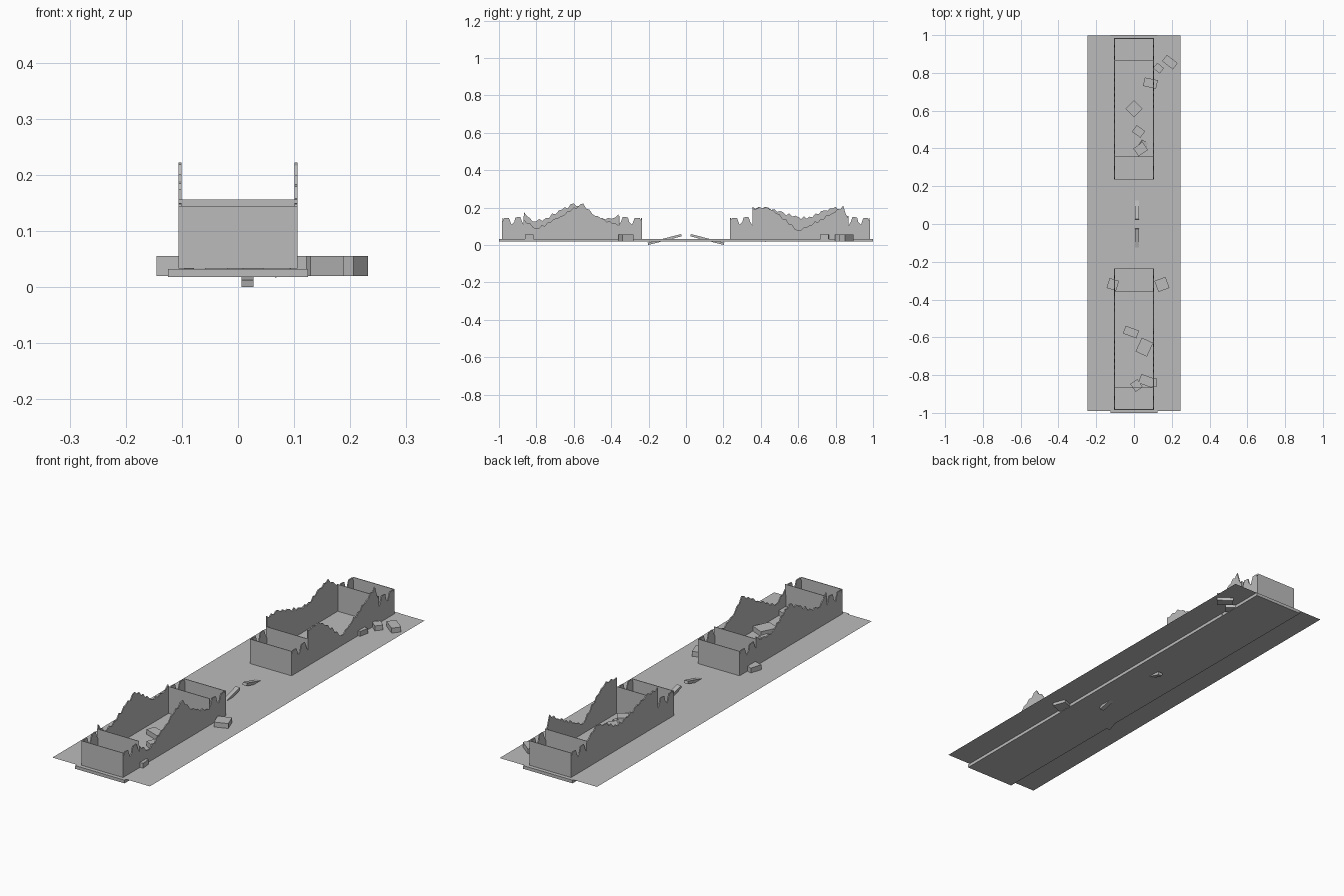
import bpy, bmesh, math, random
from mathutils import Matrix, Vector, Euler

cube = bpy.data.objects.get("Cube")
if cube:
    bpy.data.objects.remove(cube, do_unlink=True)
random.seed(4)

GREY = (0.5, 0.5, 0.5, 1)
stone = bpy.data.materials.new("stone_grey")
stone.use_nodes = True
stone.diffuse_color = GREY
stone.node_tree.nodes["Principled BSDF"].inputs["Base Color"].default_value = GREY

FLOOR = 0.033
WALL_X = 0.1035
THICK = 0.005


def finish(name, bm):
    bmesh.ops.recalc_face_normals(bm, faces=bm.faces)
    mesh = bpy.data.meshes.new(name)
    bm.to_mesh(mesh)
    bm.free()
    mesh.materials.append(stone)
    obj = bpy.data.objects.new(name, mesh)
    bpy.context.scene.collection.objects.link(obj)
    return obj


def box(name, centre, size, rot=(0, 0, 0)):
    bm = bmesh.new()
    turn = Euler([math.radians(a) for a in rot]).to_matrix().to_4x4()
    matrix = Matrix.Translation(centre) @ turn @ Matrix.Diagonal((*size, 1))
    bmesh.ops.create_cube(bm, size=1, matrix=matrix)
    return finish(name, bm)


def scallops(y0, y1):
    """Broken crenels from an outer corner y0 to a cross wall y1."""
    shape = [(0, .125), (.08, .145), (.3, .145), (.42, .108), (.54, .122),
             (.6, .148), (.82, .15), (.9, .125), (1, .105)]
    return [(y0 + t * (y1 - y0), z) for t, z in shape]


def jagged(keys):
    """Broken edge: teeth between coarse key heights."""
    points = []
    for (ya, za), (yb, zb) in zip(keys, keys[1:]):
        n = max(2, round((yb - ya) / 0.017))
        for i in range(n):
            t = i / n
            tooth = random.uniform(.003, .012) * (-1 if i % 2 else .4) if i else 0
            points.append((ya + t * (yb - ya), za + t * (zb - za) + tooth))
    return points + [keys[-1]]


def ruined_wall(name, x, keys):
    lo, hi = (.237, .982) if keys[0][0] > 0 else (-.982, -.237)
    top = scallops(lo, keys[0][0]) + jagged(keys) + scallops(hi, keys[-1][0])[::-1]
    outline = [(lo, FLOOR)] + top + [(hi, FLOOR)]
    bm = bmesh.new()
    verts = [bm.verts.new((x - THICK / 2, y, z)) for y, z in outline]
    face = bm.faces.new(verts)
    new = bmesh.ops.extrude_face_region(bm, geom=[face])["geom"]
    bmesh.ops.translate(bm, vec=Vector((THICK, 0, 0)),
                        verts=[v for v in new if isinstance(v, bmesh.types.BMVert)])
    finish(name, bm)


# Ground sheet and the roadbed beneath it
bm = bmesh.new()
bmesh.ops.create_grid(bm, x_segments=1, y_segments=1, size=1,
                      matrix=Matrix.Translation((0, .003, FLOOR)) @ Matrix.Diagonal((.247, .994, 1, 1)))
finish("ground_sheet", bm)
box("roadbed", (0, 0, .025), (.25, 2, .0145))

# Long side walls with broken tops
ruined_wall("back_left_wall", WALL_X,
            [(.355, .195), (.43, .205), (.5, .165), (.6, .078), (.66, .105),
             (.72, .14), (.78, .17), (.84, .21), (.87, .14)])
ruined_wall("back_right_wall", -WALL_X,
            [(.355, .205), (.44, .2), (.52, .175), (.6, .15), (.66, .152),
             (.74, .185), (.8, .205), (.87, .15)])
ruined_wall("front_left_wall", WALL_X,
            [(-.865, .135), (-.8, .09), (-.74, .12), (-.67, .155), (-.6, .2),
             (-.55, .222), (-.5, .165), (-.44, .14), (-.36, .105)])
ruined_wall("front_right_wall", -WALL_X,
            [(-.865, .175), (-.82, .125), (-.75, .145), (-.68, .185), (-.6, .222),
             (-.54, .19), (-.48, .145), (-.4, .14), (-.36, .165)])

# Cross walls at the ends and inside each enclosure
for side, label in ((1, "back"), (-1, "front")):
    for i, (y, top) in enumerate(((.238, .145), (.357, .156), (.868, .156), (.982, .145))):
        box(f"{label}_cross_wall_{i + 1}", (0, side * y, (FLOOR + top) / 2),
            (2 * WALL_X + THICK, .003, top - FLOOR))

# Two tilted planks breaking through the middle of the ground
for side, label in ((1, "back"), (-1, "front")):
    box(f"{label}_plank", (.017, side * .114, .0295), (.021, .185, .0125), (-14.5 * side, 0, 0))

# Loose rubble blocks: x, y, width, depth, turn
RUBBLE = [(.19, .857, .072, .042, -38), (.13, .825, .045, .036, -40),
          (.087, .746, .07, .046, -12), (0, .61, .065, .063, 45),
          (.024, .49, .055, .043, -35), (.035, .396, .06, .05, 35),
          (-.112, -.32, .052, .055, -18), (.148, -.32, .062, .062, 20),
          (-.016, -.572, .075, .043, -20), (.055, -.652, .066, .08, -25),
          (.013, -.855, .045, .05, 35), (.066, -.83, .075, .05, -20),
          (.1, -.84, .04, .045, 5)]
for i, (x, y, w, d, turn) in enumerate(RUBBLE):
    box(f"rubble_block_{i + 1}", (x, y, .0375), (w, d, .036), (0, 0, turn))
box("rubble_shard", (.045, .415, .036), (.05, .035, .022), (14, 10, 60))
